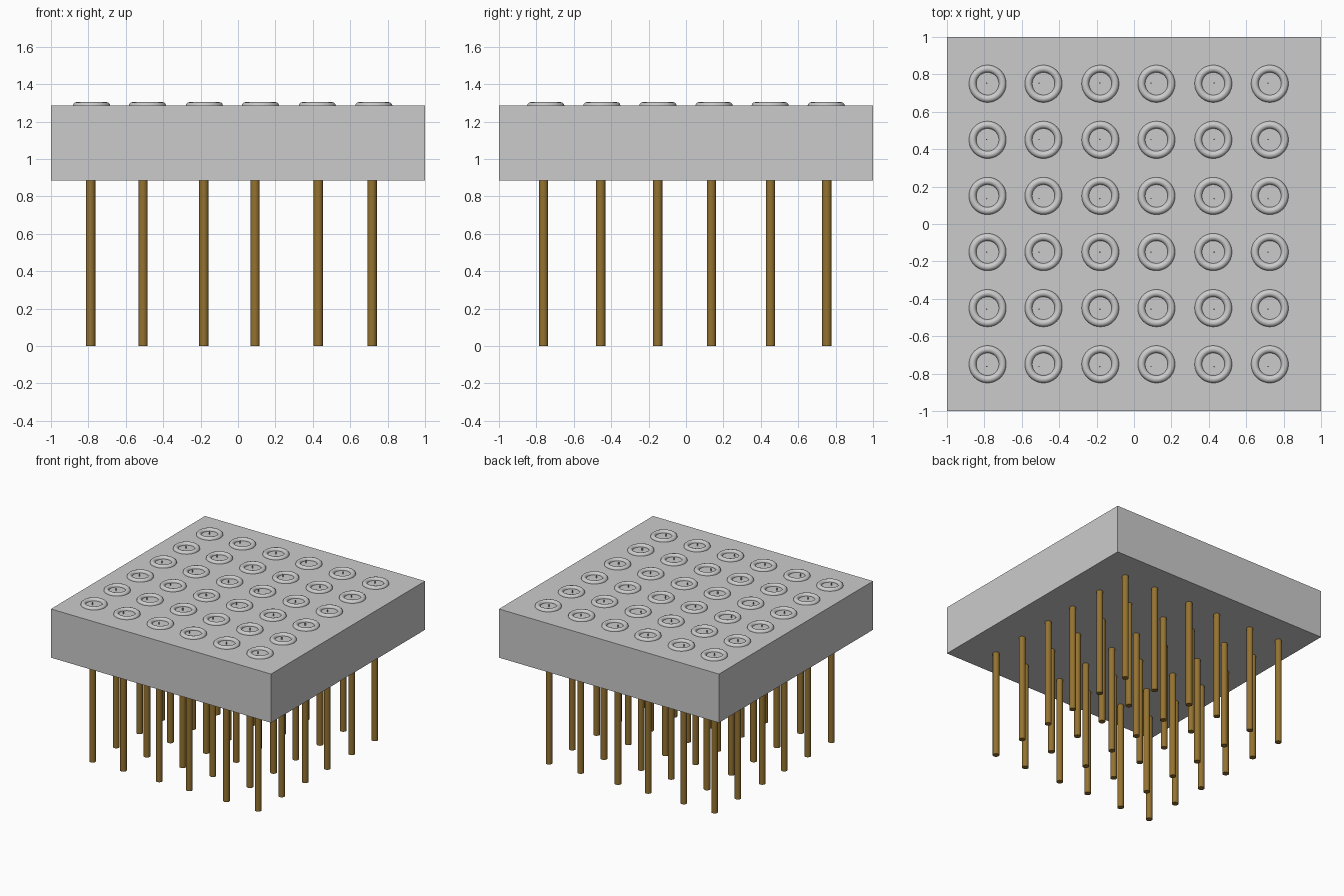
import bpy
from math import radians

if "Cube" in bpy.data.objects:
    bpy.data.objects.remove(bpy.data.objects["Cube"])

BOTTOM, TOP = 0.885, 1.285
ring_x = [-0.783, -0.484, -0.18, 0.12, 0.424, 0.726]
ring_y = [-0.75, -0.45, -0.15, 0.15, 0.45, 0.75]
pin_x = [-0.788, -0.508, -0.183, 0.091, 0.429, 0.717]
pin_y = [-0.762, -0.456, -0.151, 0.136, 0.452, 0.753]

brown = bpy.data.materials.new("brown_metal")
brown.diffuse_color = (0.30, 0.17, 0.03, 1)
brown.use_nodes = True
brown.node_tree.nodes["Principled BSDF"].inputs["Base Color"].default_value = brown.diffuse_color


def smooth():
    bpy.ops.object.shade_smooth_by_angle(angle=radians(40))


def cylinder(name, radius, x, y, z0, z1, sides):
    bpy.ops.mesh.primitive_cylinder_add(vertices=sides, radius=radius, depth=z1 - z0,
                                        location=(x, y, (z0 + z1) / 2))
    ob = bpy.context.object
    ob.name = name
    smooth()
    return ob


# Square body
bpy.ops.mesh.primitive_cube_add(size=1, location=(0, 0, (BOTTOM + TOP) / 2))
body = bpy.context.object
body.name = "body_block"
body.scale = (2, 2, TOP - BOTTOM)

for i in range(6):
    for j in range(6):
        # Half-sunk ring around each contact
        bpy.ops.mesh.primitive_torus_add(major_radius=0.08, minor_radius=0.02,
                                         major_segments=48, minor_segments=12,
                                         location=(ring_x[i], ring_y[j], TOP - 0.001))
        bpy.context.object.name = f"contact_ring_{i}_{j}"
        smooth()
        # Leg pin below the body
        pin = cylinder(f"pin_{i}_{j}", 0.025, pin_x[i], pin_y[j], 0, BOTTOM + 0.02, 32)
        pin.data.materials.append(brown)
        # Thin wire tip standing inside the ring
        cylinder(f"wire_tip_{i}_{j}", 0.004, pin_x[i], pin_y[j], TOP - 0.02, TOP + 0.021, 8)
